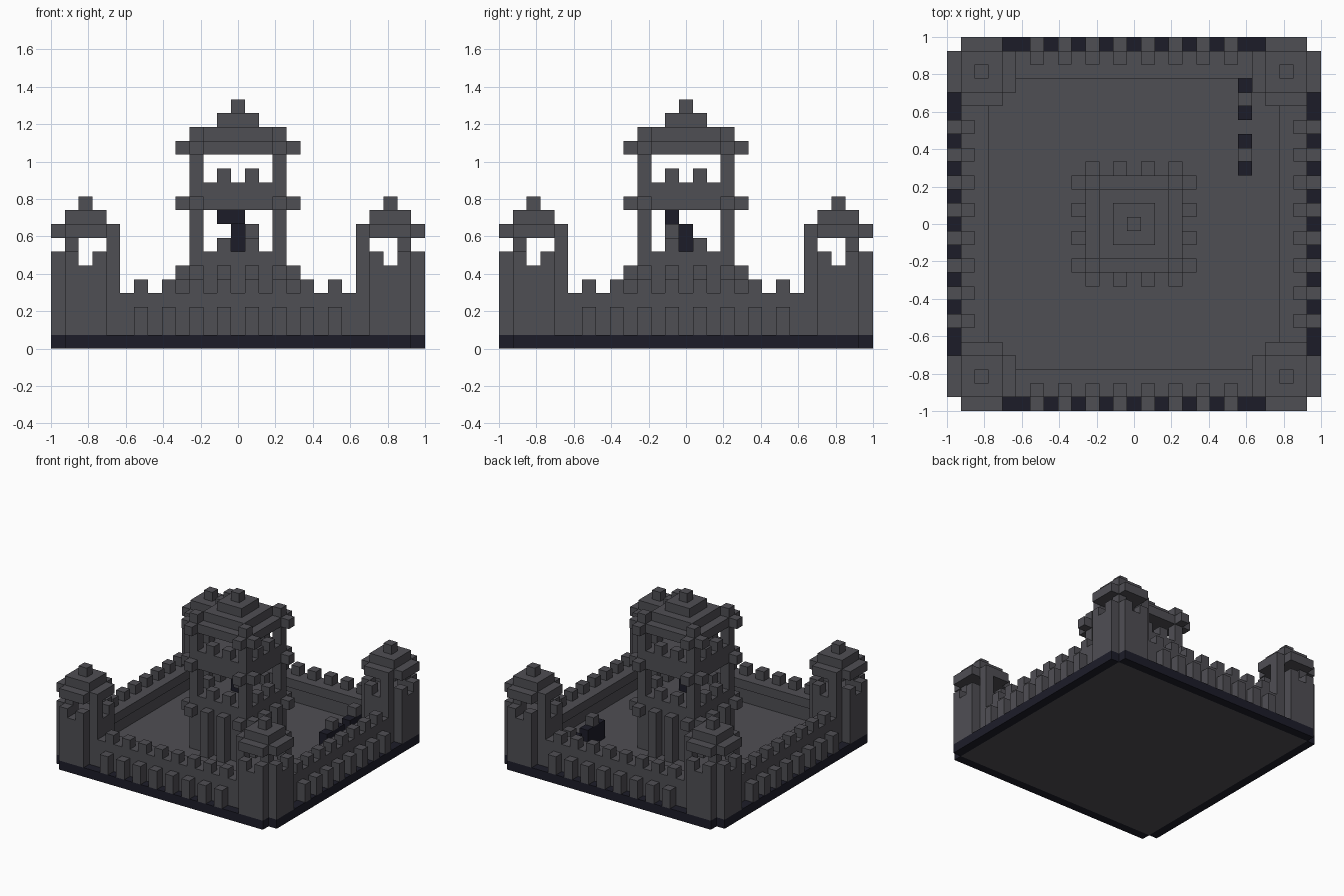
import bpy
import bmesh
from mathutils import Matrix, Vector

U = 2 / 27  # edge of one block

default = bpy.data.objects.get("Cube")
if default:
    bpy.data.objects.remove(default)


def material(name, color):
    mat = bpy.data.materials.new(name)
    mat.use_nodes = True
    mat.diffuse_color = color
    mat.node_tree.nodes["Principled BSDF"].inputs["Base Color"].default_value = color
    return mat


STONE = material("grey stone", (0.078, 0.077, 0.088, 1))
DARK = material("dark slate", (0.012, 0.012, 0.022, 1))


def box(x, y, z):
    """Box spanning inclusive cell ranges in x and y, and heights in z."""
    xs, ys = [(v, v) if isinstance(v, int) else v for v in (x, y)]
    lo = Vector((xs[0] - 0.5, ys[0] - 0.5, z[0]))
    hi = Vector((xs[1] + 0.5, ys[1] + 0.5, z[1]))
    return lo, hi


def square(r, z):
    return box((-r, r), (-r, r), z)


def build(name, mat, boxes, turns=1, offset=(0, 0)):
    """Join boxes into one object, repeated by quarter turns, then moved."""
    bm = bmesh.new()
    for turn in range(turns):
        rot = Matrix.Rotation(turn * 1.5707963268, 4, "Z")
        for lo, hi in boxes:
            size = hi - lo
            shape = Matrix.Translation((lo + hi) / 2) @ Matrix.Diagonal((*size, 1))
            move = Matrix.Translation((*offset, 0))
            bmesh.ops.create_cube(bm, size=1, matrix=Matrix.Scale(U, 4) @ move @ rot @ shape)
    mesh = bpy.data.meshes.new(name)
    bm.to_mesh(mesh)
    bm.free()
    mesh.materials.append(mat)
    obj = bpy.data.objects.new(name, mesh)
    bpy.context.collection.objects.link(obj)
    return obj


# Ground, outer walls and the walkway along their inner side
build("base_rim", DARK, [box((-12, 12), -13, (0, 1))], 4)
build("courtyard_floor", STONE, [square(12, (0, 1))])
build("outer_walls", STONE, [box((-12, 11), -12, (1, 4))], 4)
build("wall_walkway", STONE, [box((-11, 10), -11, (3, 4))], 4)
odd = range(-7, 8, 2)
build("wall_pilasters", STONE, [box(i, -13, (1, 3)) for i in odd], 4)
build("wall_battlements", STONE, [box(i, -12, (4, 5)) for i in odd], 4)


def round_slab(z):
    """Five-cell square without its corner cells."""
    return [box((-1, 1), (-2, 2), z), box(-2, (-1, 1), z), box(2, (-1, 1), z)]


# Corner towers
for side, sx in (("left", 1), ("right", -1)):
    for end, sy in (("front", -1), ("back", 1)):
        name = f"{end}_{side}_tower"
        at = (11 * sx, 11 * sy)
        build(name + "_body", STONE, round_slab((1, 6)), offset=at)
        build(name + "_battlements", STONE,
              [box(-1, -2, (6, 7)), box(1, -2, (6, 7))], 4, at)
        posts = [(sx, sy), (sx, -2 * sy), (-2 * sx, sy)]
        build(name + "_posts", STONE, [box(x, y, (6, 8)) for x, y in posts], offset=at)
        build(name + "_roof", STONE,
              round_slab((8, 9)) + [square(1, (9, 10)), square(0, (10, 11))], offset=at)

# Central keep
build("keep_body", STONE, [square(3, (1, 7))])
build("keep_buttresses", STONE, [box(i, -4, (1, 6)) for i in (-1, 1)], 4)
build("keep_upper_storey", STONE, [square(3, (10, 12))])
for label, z in (("lower", 5), ("middle", 10), ("top", 14)):
    build(f"keep_{label}_brackets", STONE,
          [box(i, -4, (z, z + 1)) for i in (-3, 3)], 4)
for label, z in (("lower", 7), ("upper", 12)):
    build(f"keep_{label}_battlements", STONE,
          [box(i, -3, (z, z + 1)) for i in (-1, 1)], 4)
build("keep_lower_posts", STONE, [box(-3, -3, (7, 10))], 4)
build("keep_upper_posts", STONE, [box(-3, -3, (12, 14))], 4)
build("keep_roof", STONE, [square(3, (14, 15)), square(2, (15, 16)),
                           square(1, (16, 17)), square(0, (17, 18))])
build("keep_roof_corners", STONE, [box(-3, -3, (15, 16))], 4)

# Figure inside the keep
build("keep_figure", DARK, [box(0, 0, (7, 9)), box((-1, 0), -1, (9, 10))])
build("keep_figure_shield", STONE, [box(1, -1, (8, 9))])

# Pair of low figures in the courtyard
for label, y in (("first", 5), ("second", 9)):
    build(f"{label}_courtyard_figure", DARK, [box(8, (y - 1, y + 1), (1, 3))])
    build(f"{label}_courtyard_figure_top", STONE, [box(8, y, (3, 4))])
